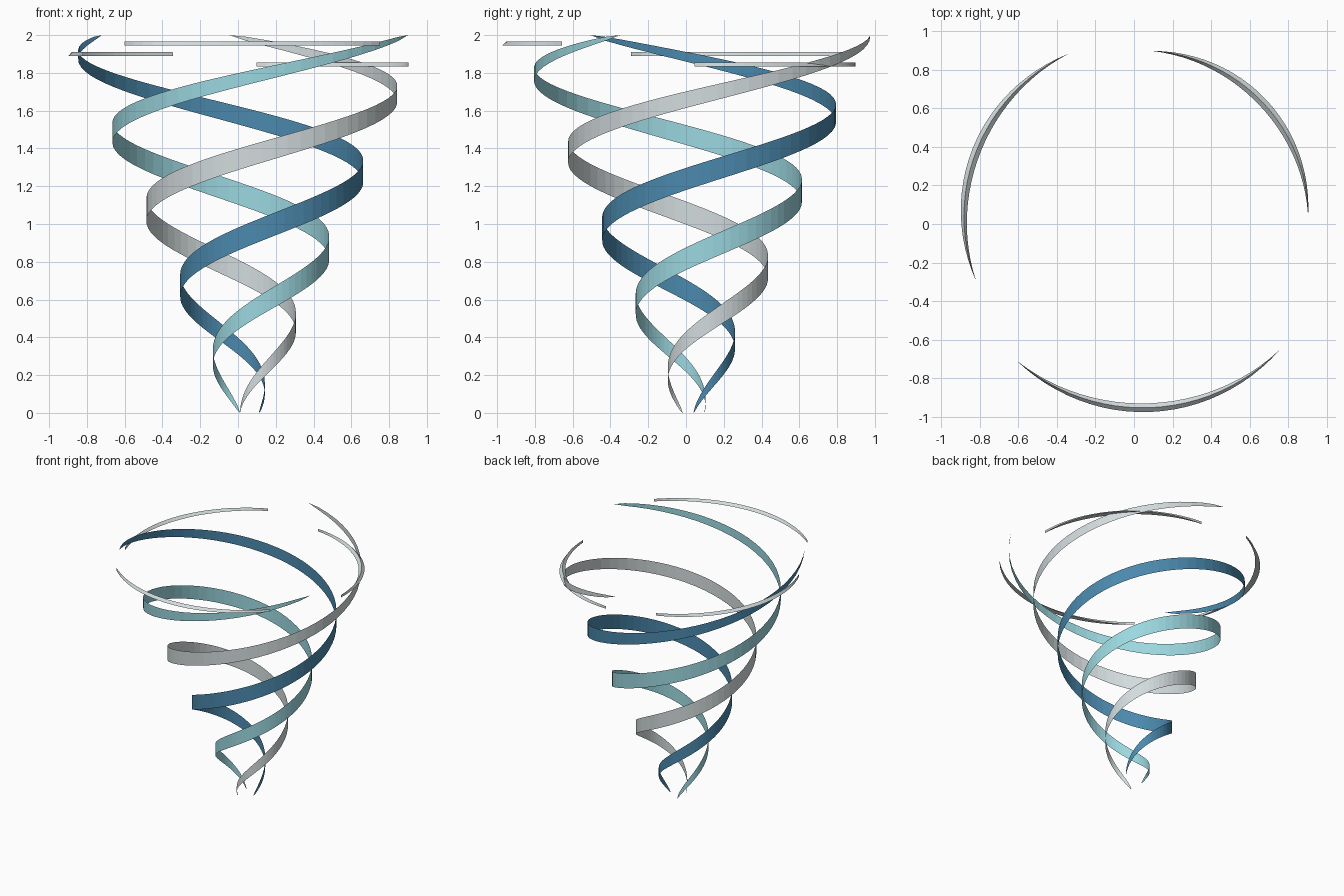
import bpy, math

if "Cube" in bpy.data.objects:
    bpy.data.objects.remove(bpy.data.objects["Cube"])

CX, CY = 0.044, 0.04  # axis of the whirl


def material(name, rgb):
    m = bpy.data.materials.new(name)
    m.diffuse_color = (*rgb, 1)
    m.use_nodes = True
    m.node_tree.nodes["Principled BSDF"].inputs["Base Color"].default_value = m.diffuse_color
    return m


blue = material("deep_blue", (0.07, 0.25, 0.42))
teal = material("pale_teal", (0.33, 0.68, 0.74))
grey = material("light_grey", (0.65, 0.71, 0.72))


def polar(r, a, z):
    return (CX + r * math.cos(a), CY + r * math.sin(a), z)


def add_mesh(name, verts, faces, mat):
    me = bpy.data.meshes.new(name)
    me.from_pydata(verts, [], faces)
    me.validate()
    me.materials.append(mat)
    ob = bpy.data.objects.new(name, me)
    bpy.context.collection.objects.link(ob)
    return ob


# Upright conical ribbons, tapering to a point at both ends
def ribbon(name, start_deg, mat, n=100):
    verts, faces = [], []
    for i in range(n + 1):
        t = i / n
        a = math.radians(start_deg + 576 * t)
        r = 0.066 + 0.874 * t
        half = 0.061 * math.sqrt(max(0.0, math.sin(math.pi * t)))
        z = 2 * t
        verts += [polar(r, a, max(0, z - half)), polar(r, a, min(2, z + half))]
    for i in range(n):
        k = 2 * i
        faces.append((k, k + 2, k + 3, k + 1))
    add_mesh(name, verts, faces, mat)


ribbon("blue_ribbon", -0.4, blue)
ribbon("teal_ribbon", 119.6, teal)
ribbon("grey_ribbon", 239.6, grey)


# Crescent slivers near the rim: triangular section, width tapering to the ends
def sliver(name, start_deg, r, z, n=24):
    verts, faces = [], []
    for i in range(n + 1):
        t = i / n
        a = math.radians(start_deg + 86 * t)
        w = 0.0005 + 0.022 * math.sin(math.pi * t)
        verts += [polar(r + w, a, z - 0.01), polar(r, a, z + 0.01),
                  polar(r - w, a, z - 0.01)]
    for i in range(n):
        for j in range(3):
            k, l = 3 * i + j, 3 * i + (j + 1) % 3
            faces.append((k, k + 3, l + 3, l))
    faces += [(0, 1, 2), (3 * n + 2, 3 * n + 1, 3 * n)]
    add_mesh(name, verts, faces, grey)


for i in range(3):
    sliver(f"rim_sliver_{i + 1}", 0.4 + 114.5 * i, 0.858 + 0.067 * i, 1.845 + 0.055 * i)
